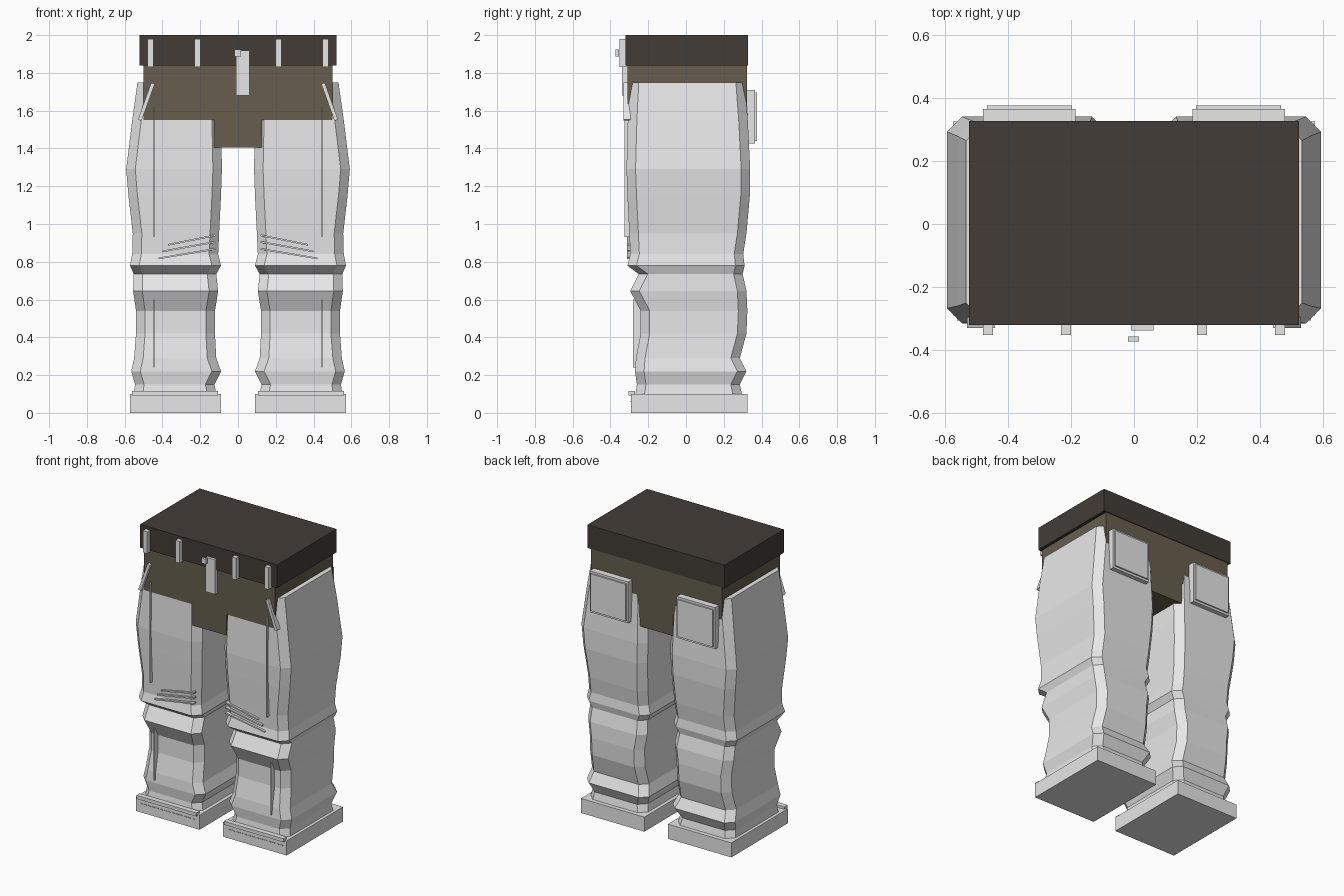
import bpy, bmesh, math
from mathutils import Matrix

if "Cube" in bpy.data.objects:
    bpy.data.objects.remove(bpy.data.objects["Cube"])


def material(name, rgb):
    m = bpy.data.materials.new(name)
    m.diffuse_color = (*rgb, 1)
    m.use_nodes = True
    m.node_tree.nodes["Principled BSDF"].inputs["Base Color"].default_value = m.diffuse_color
    return m


cloth = material("light grey cloth", (0.8, 0.8, 0.8))
brown = material("olive brown", (0.135, 0.112, 0.075))
dark = material("dark brown", (0.055, 0.046, 0.037))


def finish(name, bm, mat):
    bmesh.ops.recalc_face_normals(bm, faces=bm.faces)
    me = bpy.data.meshes.new(name)
    bm.to_mesh(me)
    bm.free()
    me.materials.append(mat)
    ob = bpy.data.objects.new(name, me)
    bpy.context.collection.objects.link(ob)
    return ob


def add_box(bm, x, y, z, tilt=0):
    """Box from (min, max) ranges, tilted about the y axis through its centre."""
    c = [(r[0] + r[1]) / 2 for r in (x, y, z)]
    s = [r[1] - r[0] for r in (x, y, z)]
    m = Matrix.Translation(c) @ Matrix.Rotation(tilt, 4, 'Y') @ Matrix.Diagonal((*s, 1))
    bmesh.ops.create_cube(bm, size=1, matrix=m)


def box(name, x, y, z, mat):
    bm = bmesh.new()
    add_box(bm, x, y, z)
    return finish(name, bm, mat)


def strip(bm, a, b, width, y):
    """Thin bar between two (x, z) points on the front."""
    cx, cz = (a[0] + b[0]) / 2, (a[1] + b[1]) / 2
    dx, dz = b[0] - a[0], b[1] - a[1]
    h = math.hypot(dx, dz) / 2
    add_box(bm, (cx - h, cx + h), y, (cz - width / 2, cz + width / 2), -math.atan2(dz, dx))


def both(name, build, mat):
    """Build a part on the +x side and its mirrored twin."""
    for side, label in ((1, "right"), (-1, "left")):
        bm = bmesh.new()
        build(bm)
        for v in bm.verts:
            v.co.x *= side
        finish(f"{name}_{label}", bm, mat)


# Waist and hips
box("waistband", (-.522, .522), (-.32, .327), (1.84, 2.0), dark)
box("hips", (-.5, .5), (-.31, .322), (1.55, 1.85), brown)
box("crotch", (-.128, .128), (-.31, .322), (1.405, 1.56), brown)

# Leg cross-sections: height, inner x, outer x, front y, back y
SECTIONS = [
    (.08, .11, .555, -.27, .30), (.15, .125, .545, -.26, .285),
    (.22, .09, .565, -.27, .32), (.29, .115, .55, -.265, .285),
    (.42, .122, .54, -.24, .32), (.54, .122, .54, -.24, .325),
    (.645, .105, .555, -.295, .32), (.735, .115, .552, -.25, .30),
    (.78, .09, .572, -.31, .31), (.84, .105, .56, -.295, .303),
    (.95, .10, .557, -.30, .32), (1.15, .09, .58, -.31, .338),
    (1.29, .085, .592, -.315, .34), (1.55, .09, .56, -.308, .327),
    (1.75, .12, .532, -.298, .312),
]


def leg(bm, c=.048):
    rings = []
    for z, x0, x1, y0, y1 in SECTIONS:
        pts = [(x0 + c, y0), (x1 - c, y0), (x1, y0 + c), (x1, y1 - c),
               (x1 - c, y1), (x0 + c, y1), (x0, y1 - c), (x0, y0 + c)]
        rings.append([bm.verts.new((x, y, z)) for x, y in pts])
    for lo, hi in zip(rings, rings[1:]):
        for i in range(8):
            j = (i + 1) % 8
            bm.faces.new((lo[i], lo[j], hi[j], hi[i]))
    bm.faces.new(rings[0])
    bm.faces.new(rings[-1])


both("leg", leg, cloth)


# Cuffs with a raised front band and a row of stitches
def cuff(bm):
    add_box(bm, (.09, .573), (-.29, .325), (0, .1))
    add_box(bm, (.105, .56), (-.305, -.27), (.093, .117))


def stitches(bm):
    for i in range(14):
        x = .13 + i * .0305
        add_box(bm, (x, x + .018), (-.294, -.288), (.058, .064))


both("cuff", cuff, cloth)
both("cuff_stitches", stitches, cloth)


# Front seams and knee creases
def seams(bm):
    add_box(bm, (.442, .448), (-.325, -.295), (.93, 1.62))
    add_box(bm, (.442, .448), (-.28, -.236), (.24, .6))


def creases(bm):
    for a, b in (((.12, .94), (.37, .89)), ((.12, .905), (.40, .855)), ((.12, .868), (.42, .818))):
        strip(bm, a, b, .009, (-.312, -.285))


both("front_seams", seams, cloth)
both("knee_creases", creases, cloth)
both("front_pocket_trim", lambda bm: strip(bm, (.45, 1.745), (.52, 1.55), .02, (-.33, -.295)), cloth)


# Patch pockets on the back: base plate with a raised panel
def back_pocket(bm):
    add_box(bm, (.185, .478), (.315, .365), (1.425, 1.71))
    add_box(bm, (.197, .466), (.36, .375), (1.44, 1.695))


both("back_pocket", back_pocket, cloth)


# Belt loops, fly and button
def loops(bm):
    for x in (.215, .463):
        add_box(bm, (x - .016, x + .016), (-.352, -.315), (1.83, 1.98))


both("belt_loops", loops, cloth)
box("fly", (-.01, .062), (-.338, -.305), (1.68, 1.918), cloth)
box("button", (-.019, .016), (-.372, -.356), (1.888, 1.923), cloth)
